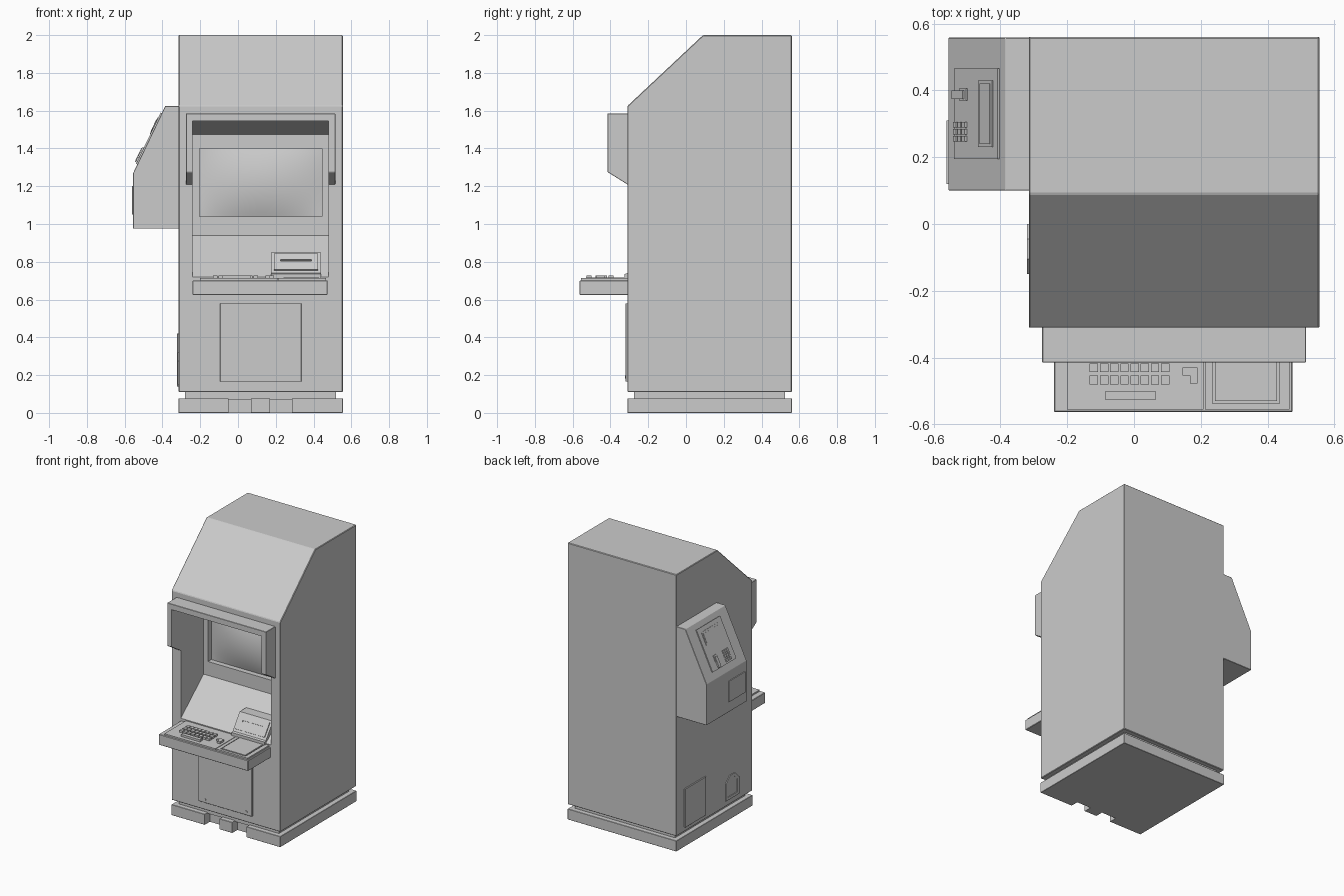
import bpy, bmesh, math
from mathutils import Vector

if "Cube" in bpy.data.objects:
    bpy.data.objects.remove(bpy.data.objects["Cube"])


def prism(name, pts, axis, a, b, bevel=0.0):
    """Extrude a 2D profile along an axis: 'x' -> pts are (y,z), 'y' -> (x,z), 'z' -> (x,y)."""
    i = 'xyz'.index(axis)
    def put(p, d):
        c = list(p)
        c.insert(i, d)
        return Vector(c)
    bm = bmesh.new()
    lo = [bm.verts.new(put(p, a)) for p in pts]
    hi = [bm.verts.new(put(p, b)) for p in pts]
    bm.faces.new(lo)
    bm.faces.new(hi)
    n = len(pts)
    for k in range(n):
        bm.faces.new((lo[k], lo[(k + 1) % n], hi[(k + 1) % n], hi[k]))
    bmesh.ops.recalc_face_normals(bm, faces=bm.faces)
    if bevel:
        bmesh.ops.bevel(bm, geom=list(bm.edges), offset=bevel, segments=1, affect='EDGES')
    me = bpy.data.meshes.new(name)
    bm.to_mesh(me)
    bm.free()
    ob = bpy.data.objects.new(name, me)
    bpy.context.collection.objects.link(ob)
    return ob


def box(name, x0, x1, y0, y1, z0, z1, bevel=0.0):
    return prism(name, [(x0, y0), (x1, y0), (x1, y1), (x0, y1)], 'z', z0, z1, bevel)


def tilted(name, center, size, rot, bevel=0.0):
    """Box centred on a point of a sloping face."""
    h = [s / 2 for s in size]
    ob = box(name, -h[0], h[0], -h[1], h[1], -h[2], h[2], bevel)
    ob.location, ob.rotation_euler = center, rot
    return ob


def cut(target, *cutters):
    for c in cutters:
        c.hide_render = True
        m = target.modifiers.new("cut", 'BOOLEAN')
        m.operation, m.solver, m.object = 'DIFFERENCE', 'EXACT', c
        bpy.context.view_layer.objects.active = target
        bpy.ops.object.modifier_apply(modifier=m.name)
        bpy.data.objects.remove(c)


# Base slab with toe notches, and recessed neck
base = box("base", -0.315, 0.555, -0.31, 0.56, 0, 0.077, 0.002)
cut(base,
    box("notch", -0.05, 0.07, -0.4, -0.25, -0.1, 0.2),
    box("notch", 0.17, 0.285, -0.4, -0.25, -0.1, 0.2))
box("base_neck", -0.28, 0.52, -0.275, 0.525, 0.07, 0.115)

# Cabinet body with screen alcove
cabinet = prism("cabinet", [(-0.31, 0.11), (0.56, 0.11), (0.56, 2.0), (0.09, 2.0), (-0.31, 1.625)],
                'x', -0.315, 0.555, 0.004)
cut(cabinet,
    prism("alcove", [(-0.4, 0.644), (-0.05, 0.94), (-0.05, 1.475), (-0.31, 1.545), (-0.4, 1.545)],
          'x', -0.24, 0.48),
    box("screen_hole", -0.205, 0.445, -0.2, -0.01, 1.04, 1.40))

# Bulged screen glass
bm = bmesh.new()
bmesh.ops.create_grid(bm, x_segments=24, y_segments=16, size=1)
for v in bm.verts:
    u, w = v.co.x, v.co.y
    v.co = (0.12 + 0.325 * u, -0.012 - 0.035 * (1 - u * u) * (1 - w * w), 1.22 + 0.18 * w)
for f in bm.faces:
    f.smooth = True
me = bpy.data.meshes.new("screen")
bm.to_mesh(me)
bm.free()
bpy.context.collection.objects.link(bpy.data.objects.new("screen", me))

# Hood around the upper alcove
hood = prism("hood", [(-0.30, 1.585), (-0.415, 1.585), (-0.415, 1.275), (-0.30, 1.203)],
             'x', -0.275, 0.515, 0.002)
cut(hood, box("hood_opening", -0.24, 0.48, -0.5, -0.2, 1.1, 1.545))

# Desk with raised keyboard panel and writing pad
box("desk", -0.24, 0.475, -0.563, -0.29, 0.625, 0.702, 0.003)
box("keyboard_panel", -0.20, 0.208, -0.555, -0.30, 0.70, 0.713)
frame = box("pad_frame", 0.212, 0.465, -0.555, -0.30, 0.70, 0.713)
cut(frame, box("pad_hole", 0.235, 0.435, -0.537, -0.32, 0.706, 0.8))
box("writing_pad", 0.242, 0.428, -0.53, -0.327, 0.70, 0.716)

# Keys
for r, y in enumerate((-0.467, -0.43, -0.396)):
    for k in range(8):
        x = -0.12 + k * 0.0305
        box(f"key_{r}_{k}", x - 0.0125, x + 0.0125, y - 0.013, y + 0.013, 0.71, 0.728)
box("space_bar", -0.085, 0.065, -0.527, -0.50, 0.71, 0.728)
prism("corner_key", [(0.145, -0.43), (0.19, -0.43), (0.19, -0.477), (0.168, -0.477),
                     (0.168, -0.453), (0.145, -0.453)], 'z', 0.71, 0.728)

# Printer box with slanted slotted face
prism("printer", [(-0.325, 0.71), (-0.325, 0.735), (-0.31, 0.74), (-0.23, 0.85), (-0.12, 0.85), (-0.12, 0.71)],
      'x', 0.175, 0.44)
tilt = (math.atan2(0.11, 0.08), 0, 0)
face = tilted("printer_face", (0.307, -0.27, 0.797), (0.235, 0.105, 0.012), tilt)
slot = tilted("slot", (0.307, -0.266, 0.805), (0.165, 0.011, 0.06), tilt)
bpy.context.view_layer.update()
cut(face, slot)

# Lower front door with two locks
box("front_door", -0.095, 0.335, -0.319, -0.30, 0.165, 0.58, 0.002)
for i, x in enumerate((-0.04, 0.29)):
    bpy.ops.mesh.primitive_cylinder_add(vertices=12, radius=0.008, depth=0.01,
                                        location=(x, -0.318, 0.19), rotation=(math.pi / 2, 0, 0))
    bpy.context.object.name = f"door_lock_{i}"

# Side payment pod
prism("side_pod", [(-0.30, 0.975), (-0.555, 0.975), (-0.555, 1.27), (-0.385, 1.625), (-0.30, 1.625)],
      'y', 0.10, 0.558, 0.002)
box("pod_hatch", -0.561, -0.54, 0.12, 0.31, 1.05, 1.20)

POD = math.atan2(-0.355, 0.17)


def pod_part(name, x0, x1, y0, y1, h):
    """Plate lying on the pod's sloping face, standing h proud of it."""
    x = (x0 + x1) / 2
    z = 1.625 + (x + 0.385) * 0.355 / 0.17
    return tilted(name, (x, (y0 + y1) / 2, z), ((x1 - x0) / 0.432, y1 - y0, 2 * h), (0, POD, 0))


pod_part("pod_plate", -0.533, -0.403, 0.195, 0.465, 0.007)
pod_part("pod_display_frame", -0.458, -0.416, 0.23, 0.43, 0.010)
pod_part("pod_display", -0.452, -0.422, 0.24, 0.42, 0.012)
pod_part("card_reader", -0.53, -0.497, 0.375, 0.40, 0.018)
pod_part("card_reader_lip", -0.512, -0.492, 0.37, 0.405, 0.013)
for r in range(3):
    for c in range(3):
        x, y = -0.527 + r * 0.0125, 0.255 + c * 0.021
        pod_part(f"pod_key_{r}_{c}", x, x + 0.009, y - 0.008, y + 0.008, 0.016)

# Service hatch and cable port on the left side
box("service_hatch", -0.323, -0.30, 0.23, 0.47, 0.14, 0.42, 0.002)


def port_outline(s):
    pts = [(-0.075, -0.085), (0.075, -0.085), (0.075, 0.04), (0.03, 0.085), (-0.03, 0.085), (-0.075, 0.04)]
    return [(-0.075 + y * s, 0.235 + z * s) for y, z in pts]


port = prism("cable_port", port_outline(1.0), 'x', -0.321, -0.30)
cut(port, prism("port_hole", port_outline(0.75), 'x', -0.4, -0.316))
